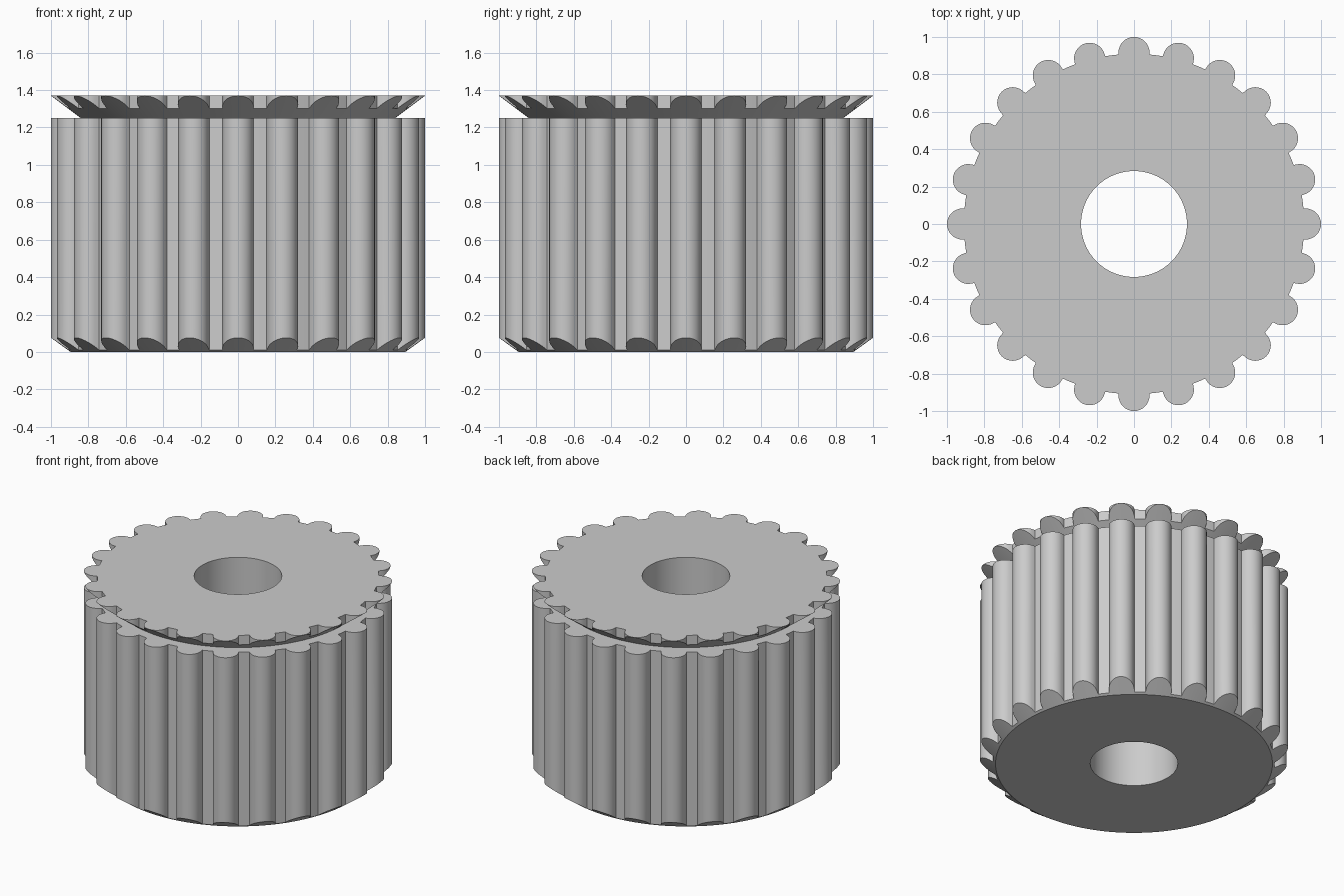
import bpy
import bmesh
from math import cos, sin, atan2, hypot, pi, radians

cube = bpy.data.objects.get("Cube")
if cube:
    bpy.data.objects.remove(cube, do_unlink=True)

TEETH = 24
LOBE = 0.083            # radius of each round tooth
PITCH = 1 - LOBE        # distance of tooth centres from the axis
ROOT = 0.91             # radius of the grooves
BORE = 0.283
SHOULDER, TOP = 1.25, 1.37
NECK, FOOT = 0.84, 0.895

grey = bpy.data.materials.new("plain grey")
grey.use_nodes = True
colour = (0.6, 0.6, 0.6, 1)
grey.diffuse_color = colour
grey.node_tree.nodes["Principled BSDF"].inputs["Base Color"].default_value = colour


def tooth_outline():
    """Polar outline (angle, radius): round lobes joined by short root arcs."""
    points = []
    half_gap = pi / TEETH
    edge = radians(5.3)
    steps = 16
    for t in range(TEETH):
        middle = 2 * half_gap * t
        for s in range(steps + 1):
            a = -pi / 2 + pi * s / steps
            x, y = PITCH + LOBE * cos(a), LOBE * sin(a)
            points.append((middle + atan2(y, x), hypot(x, y)))
        for f in (edge, half_gap, 2 * half_gap - edge):
            points.append((middle + f, ROOT))
    return points


def toothed_sweep(name, profile):
    """Sweep a radial profile, which depends on the outline radius, round the axis."""
    bm = bmesh.new()
    columns = [[bm.verts.new((r * cos(a), r * sin(a), z)) for r, z in profile(radius)]
               for a, radius in tooth_outline()]
    for i, here in enumerate(columns):
        after = columns[(i + 1) % len(columns)]
        for k in range(len(here) - 1):
            bm.faces.new((here[k], after[k], after[k + 1], here[k + 1]))
    mesh = bpy.data.meshes.new(name)
    bm.to_mesh(mesh)
    bm.free()
    mesh.materials.append(grey)
    obj = bpy.data.objects.new(name, mesh)
    bpy.context.collection.objects.link(obj)
    bpy.ops.object.select_all(action="DESELECT")
    obj.select_set(True)
    bpy.context.view_layer.objects.active = obj
    bpy.ops.object.shade_smooth_by_angle(angle=radians(25))
    return obj


# Main toothed drum with a conical chamfer at its foot
toothed_sweep("toothed_drum", lambda r: [
    (BORE, SHOULDER), (BORE, 0), (FOOT, 0), (r, (r - FOOT) * 0.72),
    (r, SHOULDER), (NECK, SHOULDER)])

# Flared toothed rim, undercut by a cone, that caps the drum
toothed_sweep("flared_rim", lambda r: [
    (NECK, SHOULDER), (r, SHOULDER + (r - NECK) * 0.75),
    (r, TOP), (BORE, TOP), (BORE, SHOULDER)])
